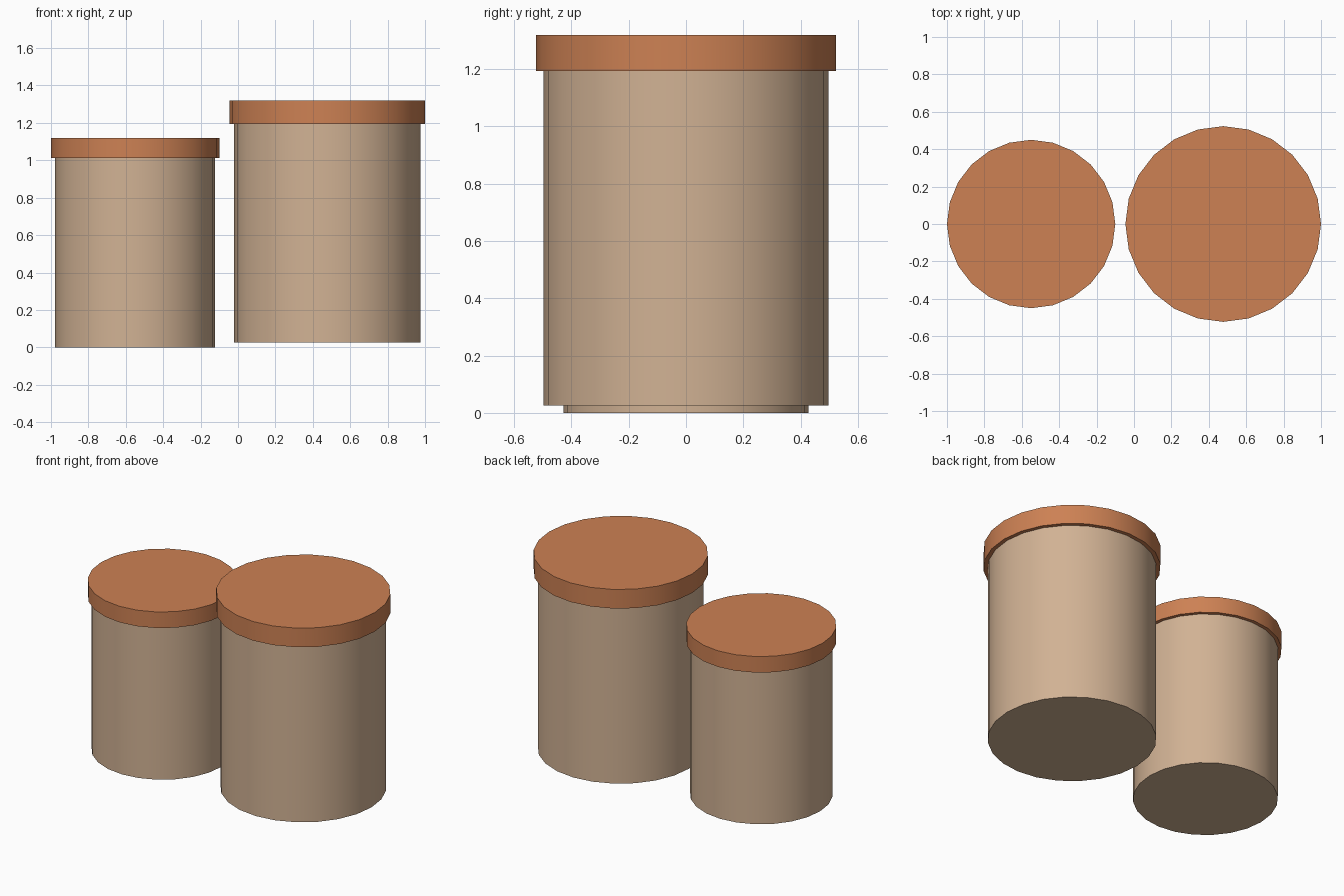
import bpy
import math

cube = bpy.data.objects.get("Cube")
if cube:
    bpy.data.objects.remove(cube, do_unlink=True)


def make_material(name, rgb):
    mat = bpy.data.materials.new(name)
    mat.use_nodes = True
    mat.diffuse_color = (*rgb, 1)
    bsdf = next(n for n in mat.node_tree.nodes if n.type == 'BSDF_PRINCIPLED')
    bsdf.inputs["Base Color"].default_value = (*rgb, 1)
    return mat


clay = make_material("tan clay", (0.638, 0.445, 0.296))
terracotta = make_material("terracotta", (0.61, 0.22, 0.088))


def cylinder(name, x, radius, z0, z1, mat):
    """Upright 24-sided cylinder from z0 to z1, smooth around, sharp at the rims."""
    bpy.ops.mesh.primitive_cylinder_add(
        vertices=24, radius=radius, depth=z1 - z0, location=(x, 0, (z0 + z1) / 2))
    ob = bpy.context.object
    ob.name = name
    ob.data.materials.append(mat)
    bpy.ops.object.shade_smooth_by_angle(angle=math.radians(30))
    return ob


# name, centre x, body radius, lid radius, base z, lid bottom z, lid top z
jars = [
    ("small_jar", -0.55, 0.428, 0.45, 0.0, 1.012, 1.118),
    ("large_jar", 0.477, 0.498, 0.523, 0.026, 1.194, 1.32),
]
for name, x, r_body, r_lid, z_base, z_lid, z_top in jars:
    cylinder(name + "_body", x, r_body, z_base, z_lid, clay)
    cylinder(name + "_lid", x, r_lid, z_lid, z_top, terracotta)
